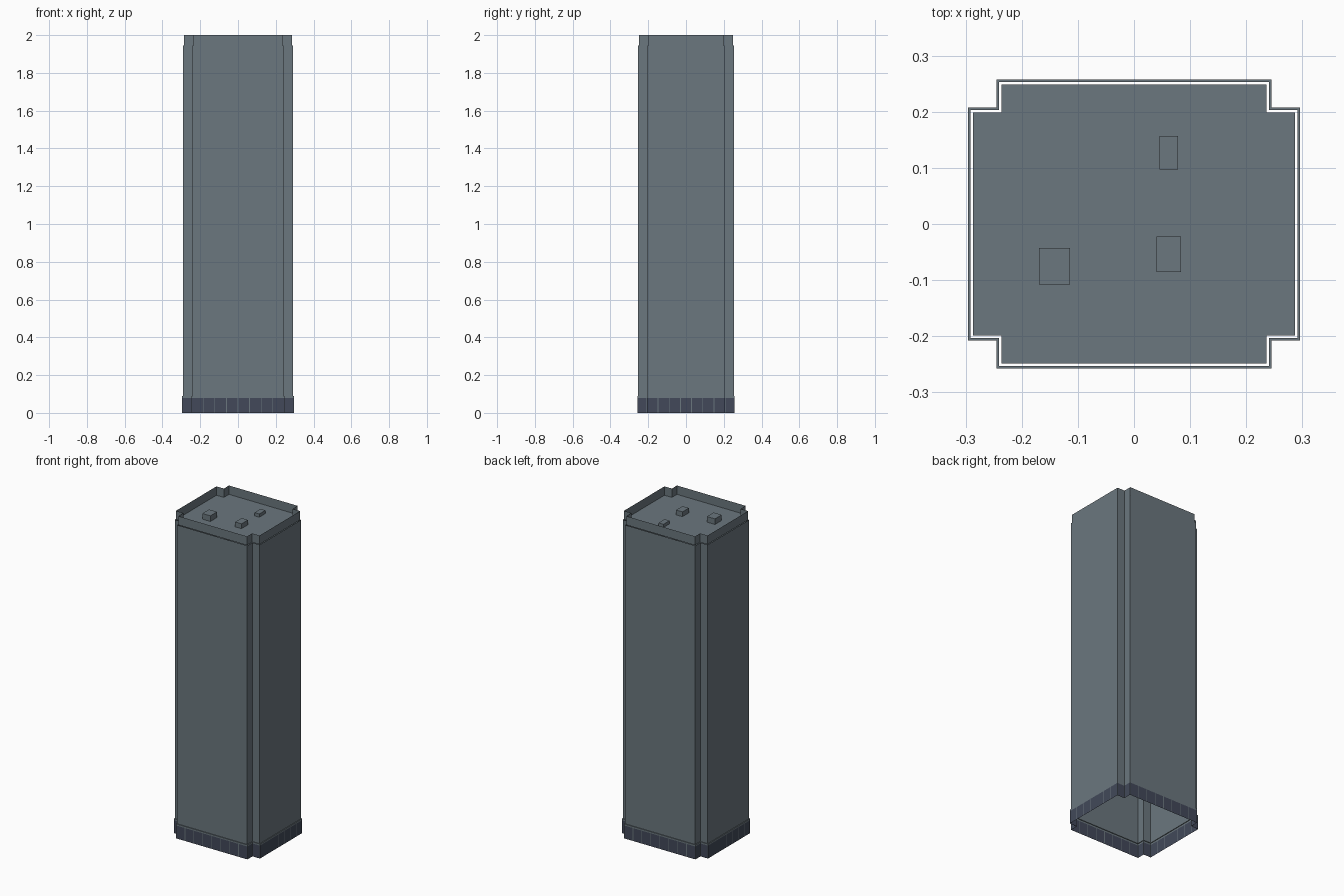
import bpy
import bmesh
from mathutils import Vector

cube = bpy.data.objects.get("Cube")
if cube:
    bpy.data.objects.remove(cube, do_unlink=True)


def material(name, rgb):
    mat = bpy.data.materials.new(name)
    mat.use_nodes = True
    mat.diffuse_color = (*rgb, 1)
    mat.node_tree.nodes["Principled BSDF"].inputs["Base Color"].default_value = (*rgb, 1)
    return mat


CONCRETE = material("grey concrete", (0.147, 0.184, 0.209))
GLASS = material("dark blue glass", (0.054, 0.066, 0.100))

# Nested outlines: roof and parapet, shaft, ground floor
ROOF, SHAFT, BASE = 0, 0.0045, 0.009
BASE_TOP, GLASS_TOP, ROOF_Z, TOP = 0.09, 0.08, 1.945, 2.0


def outline(grow):
    """Counter-clockwise rectangle with a square notch at each corner."""
    x, y, nx, ny = (v + grow for v in (0.287, 0.2485, 0.236, 0.1985))
    corner = [Vector((x, ny)), Vector((nx, ny)), Vector((nx, y))]
    points = []
    for sx, sy in ((1, 1), (-1, 1), (-1, -1), (1, -1)):
        part = [Vector((p.x * sx, p.y * sy)) for p in corner]
        points += part if sx * sy > 0 else part[::-1]
    return points


def finish(name, bm, *mats):
    bmesh.ops.remove_doubles(bm, verts=bm.verts, dist=0.00001)
    mesh = bpy.data.meshes.new(name)
    bm.to_mesh(mesh)
    bm.free()
    for mat in mats:
        mesh.materials.append(mat)
    obj = bpy.data.objects.new(name, mesh)
    bpy.context.collection.objects.link(obj)
    return obj


def quad(bm, a, za, b, zb, index=0):
    """Upright panel between two plan points."""
    corners = ((a, za), (b, za), (b, zb), (a, zb))
    face = bm.faces.new([bm.verts.new((p.x, p.y, z)) for p, z in corners])
    face.material_index = index


def edges(points):
    return zip(points, points[1:] + points[:1])


def wall(name, grow, z0, z1):
    bm = bmesh.new()
    for a, b in edges(outline(grow)):
        quad(bm, a, z0, b, z1)
    return finish(name, bm, CONCRETE)


# Tower shaft and parapet
wall("tower_shaft", SHAFT, BASE_TOP, ROOF_Z)
wall("roof_parapet", ROOF, ROOF_Z, TOP)

# Roof deck
bm = bmesh.new()
bm.faces.new([bm.verts.new((p.x, p.y, ROOF_Z)) for p in outline(ROOF)])
finish("roof_deck", bm, CONCRETE)

# Trim above the ground floor, with its narrow ledge
wall("ground_floor_trim", BASE, GLASS_TOP, BASE_TOP)
bm = bmesh.new()
for (a, b), (c, d) in zip(edges(outline(BASE)), edges(outline(SHAFT))):
    bm.faces.new([bm.verts.new((p.x, p.y, BASE_TOP)) for p in (a, b, d, c)])
finish("ground_floor_ledge", bm, CONCRETE)

# Ground floor windows divided by slim mullions
bm = bmesh.new()
half = 0.002
for a, b in edges(outline(BASE)):
    length = (b - a).length
    count = max(1, round(length / 0.06))
    step = (b - a) / count
    bar = (b - a).normalized() * half
    for i in range(count):
        start, end = a + step * i, a + step * (i + 1)
        quad(bm, start, 0, start + bar, GLASS_TOP, 1)
        quad(bm, start + bar, 0, end - bar, GLASS_TOP, 0)
        quad(bm, end - bar, 0, end, GLASS_TOP, 1)
finish("ground_floor_windows", bm, GLASS, CONCRETE)

# Rooftop equipment boxes
units = {
    "left": (-0.142, -0.075, 0.055, 0.065, 0.035),
    "front": (0.062, -0.054, 0.044, 0.063, 0.03),
    "back": (0.062, 0.127, 0.033, 0.06, 0.02),
}
for name, (x, y, w, d, h) in units.items():
    bm = bmesh.new()
    bmesh.ops.create_cube(bm, size=1)
    bmesh.ops.scale(bm, vec=(w, d, h), verts=bm.verts)
    bmesh.ops.translate(bm, vec=(x, y, ROOF_Z + h / 2), verts=bm.verts)
    finish("rooftop_unit_" + name, bm, CONCRETE)
